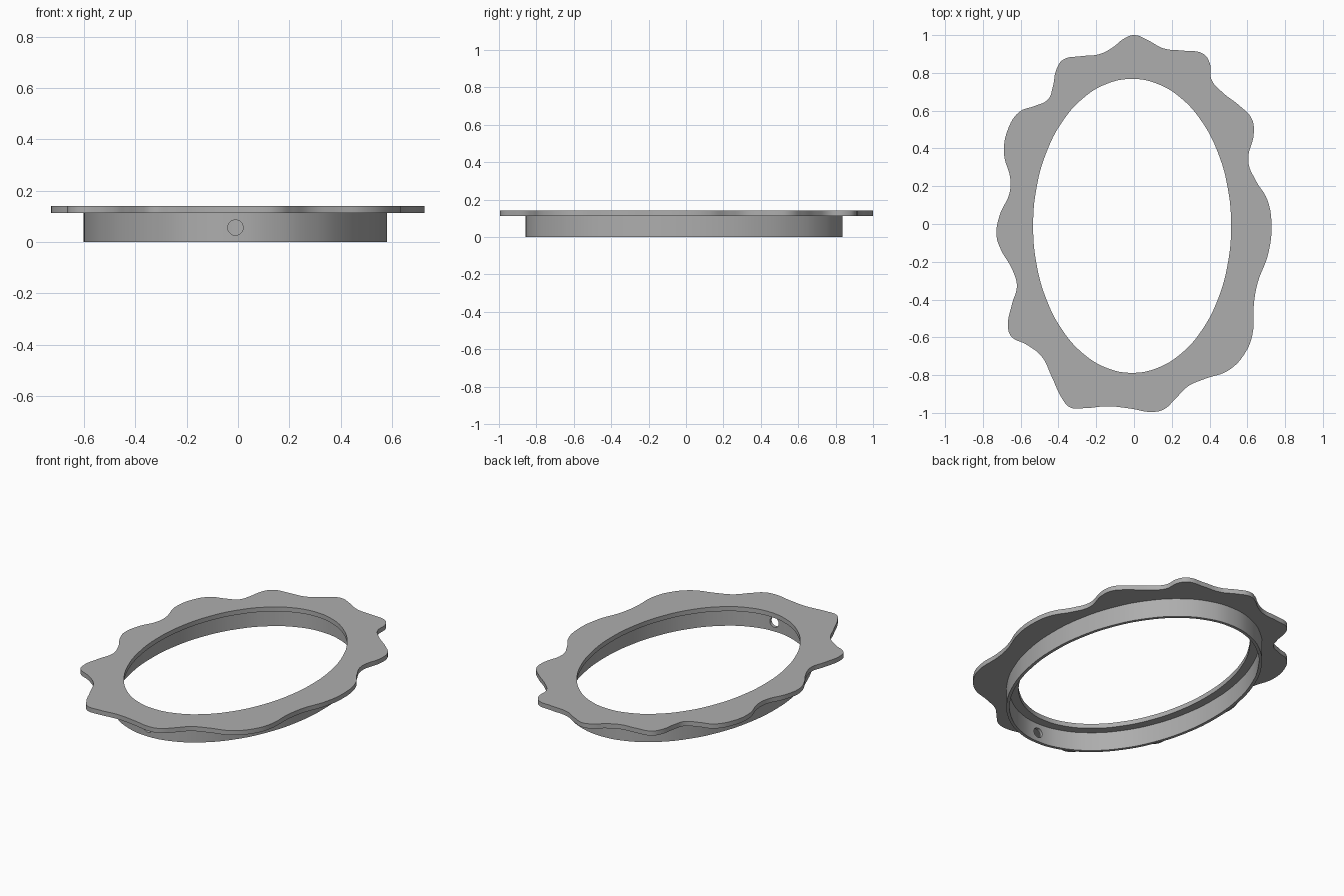
import bpy
import bmesh
import math

cube = bpy.data.objects.get("Cube")
if cube:
    bpy.data.objects.remove(cube, do_unlink=True)

# One plain grey for the whole model
grey = bpy.data.materials.new("plain grey")
grey.use_nodes = True
colour = (0.42, 0.42, 0.42, 1)
grey.diffuse_color = colour
grey.node_tree.nodes["Principled BSDF"].inputs["Base Color"].default_value = colour

CENTRE = (-0.01, -0.01)
WALL_TOP, PLATE_TOP = 0.113, 0.141

# Scalloped rim, clockwise from the back
RIM = [
    (0, 1), (.075, .972), (.155, .93), (.27, .917), (.365, .902), (.4, .855),
    (.41, .765), (.465, .7), (.56, .625), (.622, .56), (.635, .49),
    (.605, .33), (.645, .23), (.705, .13), (.728, 0), (.71, -.16),
    (.655, -.31), (.635, -.42), (.628, -.58), (.59, -.68), (.5, -.775),
    (.375, -.82), (.285, -.86), (.215, -.93), (.16, -.98), (.1, -.995),
    (-.02, -.977), (-.14, -.965), (-.26, -.975), (-.34, -.97), (-.38, -.925),
    (-.435, -.81), (-.49, -.7), (-.57, -.638), (-.65, -.595), (-.667, -.545),
    (-.645, -.42), (-.62, -.33), (-.645, -.24), (-.705, -.135), (-.728, -.06),
    (-.71, .05), (-.66, .16), (-.655, .24), (-.688, .37), (-.668, .5),
    (-.605, .595), (-.525, .625), (-.455, .66), (-.43, .725), (-.41, .82),
    (-.375, .87), (-.285, .888), (-.18, .9), (-.11, .937), (-.055, .98),
]


def ellipse(rx, ry, count):
    cx, cy = CENTRE
    angles = [math.tau * i / count for i in range(count)]
    return [(cx + rx * math.cos(a), cy + ry * math.sin(a)) for a in angles]


def slab(name, loops, bottom, top):
    """Extrude smooth closed outlines, the later ones being holes."""
    curve = bpy.data.curves.new(name, "CURVE")
    curve.dimensions = "2D"
    curve.fill_mode = "BOTH"
    curve.resolution_u = 6
    curve.extrude = (top - bottom) / 2
    for loop in loops:
        spline = curve.splines.new("BEZIER")
        spline.bezier_points.add(len(loop) - 1)
        spline.use_cyclic_u = True
        for point, (x, y) in zip(spline.bezier_points, loop):
            point.co = (x, y, 0)
            point.handle_left_type = point.handle_right_type = "AUTO"
    obj = bpy.data.objects.new(name, curve)
    bpy.context.collection.objects.link(obj)
    select(obj)
    bpy.ops.object.convert(target="MESH")
    obj = bpy.context.object
    obj.name = name

    # Weld caps to sides and set at its height
    bm = bmesh.new()
    bm.from_mesh(obj.data)
    bmesh.ops.remove_doubles(bm, verts=bm.verts, dist=0.0001)
    bmesh.ops.translate(bm, verts=bm.verts, vec=(0, 0, (top + bottom) / 2))
    bmesh.ops.recalc_face_normals(bm, faces=bm.faces)
    bm.to_mesh(obj.data)
    bm.free()
    obj.data.materials.clear()
    obj.data.materials.append(grey)
    return obj


def select(obj):
    bpy.ops.object.select_all(action="DESELECT")
    obj.select_set(True)
    bpy.context.view_layer.objects.active = obj


def smooth(obj):
    select(obj)
    bpy.ops.object.shade_smooth_by_angle(angle=math.radians(35))


# Flat scalloped plate with an oval opening
plate = slab("scalloped_plate", [RIM, ellipse(0.524, 0.778, 24)], WALL_TOP, PLATE_TOP)
smooth(plate)

# Thin oval wall below the plate
wall = slab("oval_wall", [ellipse(0.592, 0.848, 24), ellipse(0.574, 0.83, 24)], 0, WALL_TOP)

# Round hole through the front of the wall
bpy.ops.mesh.primitive_cylinder_add(
    vertices=32, radius=0.03, depth=0.2,
    location=(-0.01, -0.85, 0.056), rotation=(math.pi / 2, 0, 0))
cutter = bpy.context.object
cutter.name = "hole_cutter"
cutter.data.materials.append(grey)
drill = wall.modifiers.new("front hole", "BOOLEAN")
drill.operation = "DIFFERENCE"
drill.solver = "EXACT"
drill.object = cutter
select(wall)
bpy.ops.object.modifier_apply(modifier=drill.name)
bpy.data.objects.remove(cutter, do_unlink=True)
smooth(wall)
